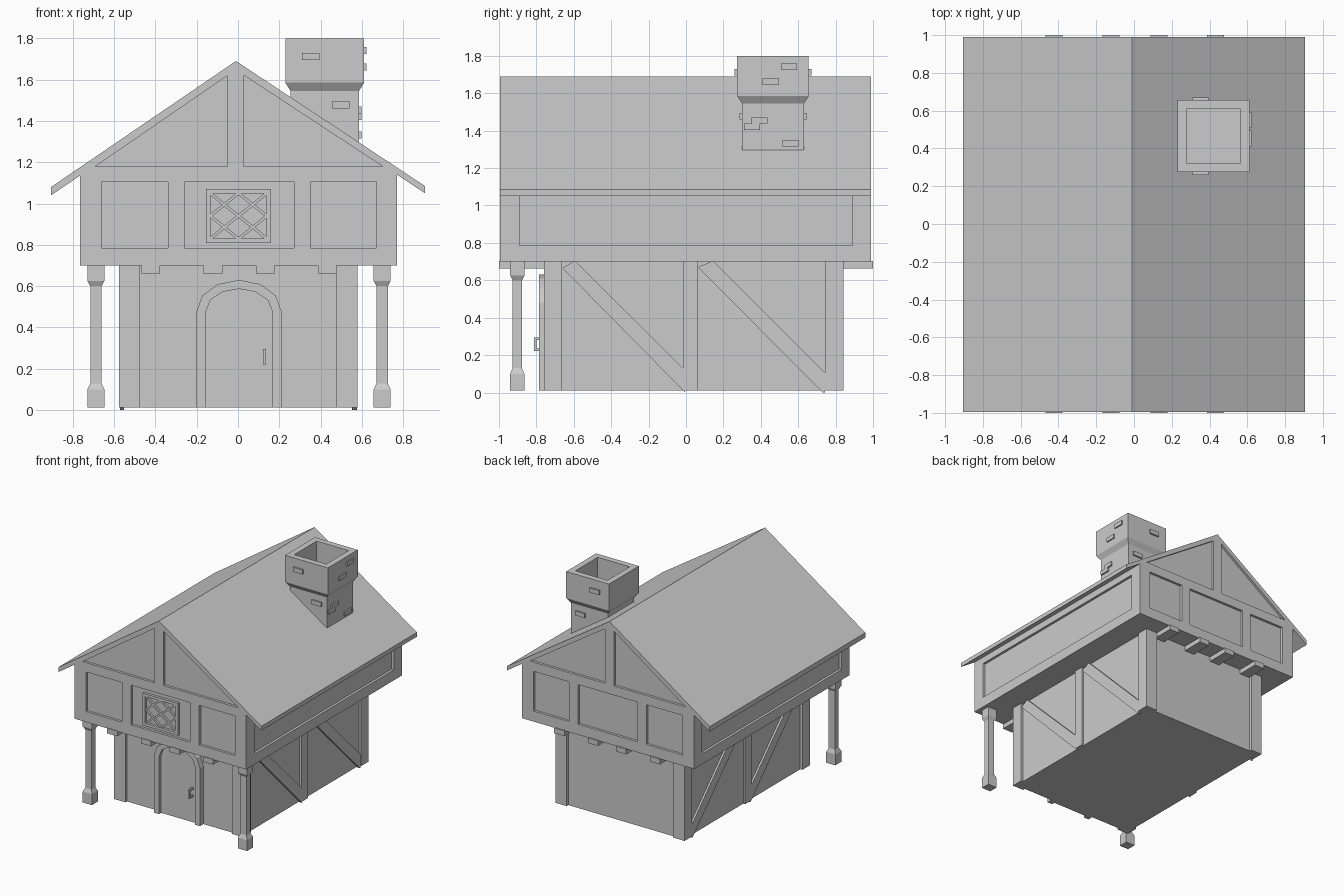
import bpy, bmesh, math

if "Cube" in bpy.data.objects:
    bpy.data.objects.remove(bpy.data.objects["Cube"])


def prisms(name, items):
    """One object from (profile, axis, start, end) extrusions; axis 'x', 'y' or 'z'."""
    bm = bmesh.new()
    place = {'x': lambda u, v, t: (t, u, v),
             'y': lambda u, v, t: (u, t, v),
             'z': lambda u, v, t: (u, v, t)}
    for pts, axis, a, b in items:
        lo = [bm.verts.new(place[axis](u, v, a)) for u, v in pts]
        hi = [bm.verts.new(place[axis](u, v, b)) for u, v in pts]
        bm.faces.new(lo)
        bm.faces.new(hi[::-1])
        n = len(pts)
        for i in range(n):
            j = (i + 1) % n
            bm.faces.new((lo[i], hi[i], hi[j], lo[j]))
    bmesh.ops.recalc_face_normals(bm, faces=bm.faces)
    return finish(name, bm)


def finish(name, bm):
    me = bpy.data.meshes.new(name)
    bm.to_mesh(me)
    bm.free()
    ob = bpy.data.objects.new(name, me)
    bpy.context.collection.objects.link(ob)
    return ob


def rect(u0, u1, v0, v1):
    return [(u0, v0), (u1, v0), (u1, v1), (u0, v1)]


def loft(name, cx, cy, rings):
    """Square tower from (half_x, half_y, z) rings, capped at both ends."""
    bm = bmesh.new()
    loops = [[bm.verts.new((cx + sx * hx, cy + sy * hy, z))
              for sx, sy in ((-1, -1), (1, -1), (1, 1), (-1, 1))]
             for hx, hy, z in rings]
    bm.faces.new(loops[0][::-1])
    bm.faces.new(loops[-1])
    for a, b in zip(loops, loops[1:]):
        for i in range(4):
            j = (i + 1) % 4
            bm.faces.new((a[i], a[j], b[j], b[i]))
    bmesh.ops.recalc_face_normals(bm, faces=bm.faces)
    return finish(name, bm)


# Upper storey and roof share one gable profile
house = prisms("upper_storey_and_roof", [([
    (-0.765, 0.70), (-0.765, 1.135), (-0.905, 1.04), (-0.905, 1.08),
    (-0.01, 1.69), (0.905, 1.085), (0.905, 1.05), (0.77, 1.14), (0.77, 0.70)],
    'y', -0.995, 0.99)])

# Recessed plaster panels between the timbers
panels = [rect(-0.66, -0.34, 0.785, 1.105), rect(-0.26, 0.27, 0.785, 1.105),
          rect(0.35, 0.67, 0.785, 1.105),
          [(-0.69, 1.18), (-0.05, 1.18), (-0.05, 1.62)],
          [(0.03, 1.18), (0.70, 1.18), (0.03, 1.62)]]
cuts = [(p, 'y', a, b) for p in panels for a, b in ((-1.1, -0.975), (0.97, 1.1))]
side = rect(-0.89, 0.89, 0.785, 1.085)
cuts += [(side, 'x', -0.82, -0.745), (side, 'x', 0.75, 0.82)]
cutter = prisms("panel_cutter", cuts)
cutter.hide_render = True
mod = house.modifiers.new("panels", 'BOOLEAN')
mod.operation = 'DIFFERENCE'
mod.solver = 'EXACT'
mod.object = cutter
bpy.context.view_layer.objects.active = house
bpy.ops.object.modifier_apply(modifier=mod.name)
bpy.data.objects.remove(cutter)

# Window frame and diagonal lattice
wx0, wx1, wz0, wz1, fw = -0.155, 0.16, 0.81, 1.07, 0.022
prisms("window_frame", [(r, 'y', -0.995, -0.97) for r in (
    rect(wx0, wx0 + fw, wz0, wz1), rect(wx1 - fw, wx1, wz0, wz1),
    rect(wx0 + fw, wx1 - fw, wz0, wz0 + fw), rect(wx0 + fw, wx1 - fw, wz1 - fw, wz1))])
cx, cz, hw, hh, t = 0.0025, 0.94, 0.137, 0.11, 0.009
bars = []
for s in (-1, 1):
    for (ax, az), (bx, bz) in (((-1, -1), (1, 1)), ((-1, 0), (0, 1)), ((0, -1), (1, 0))):
        x0, x1 = cx + s * ax * hw, cx + s * bx * hw
        z0, z1 = cz + az * hh, cz + bz * hh
        bars.append(([(x0, z0 - t), (x1, z1 - t), (x1, z1 + t), (x0, z0 + t)],
                     'y', -0.99, -0.97))
prisms("window_lattice", bars)

# Lower storey walls
prisms("lower_walls", [(rect(-0.557, 0.56, -0.74, 0.82), 'z', 0.012, 0.71)])

# Corner posts, side posts and diagonal braces
prisms("corner_posts", [(rect(x, x + 0.102, y, y + 0.098), 'z', 0.012, 0.705)
                        for x in (-0.576, 0.477) for y in (-0.76, 0.743)])
braces = [[(-0.66, 0.665), (-0.005, 0.0), (-0.005, 0.12), (-0.595, 0.705), (-0.66, 0.705)],
          [(0.065, 0.67), (0.73, 0.0), (0.743, 0.0), (0.743, 0.105),
           (0.145, 0.705), (0.065, 0.705)]]
# braces stay as slanted bands: trim the filled corner above each one
for b in braces:
    b[-1] = (b[0][0], b[0][1] + 0.001)
for name, a, b in (("left_timbers", -0.574, -0.55), ("right_timbers", 0.55, 0.578)):
    prisms(name, [(rect(-0.015, 0.065, 0.012, 0.705), 'x', a, b)]
           + [(p, 'x', a + 0.002, b - 0.002) for p in braces])

# Floor joists poking out front and back
prisms("floor_joists", [(rect(x, x + 0.09, 0.662, 0.704), 'y', -1.0, 1.0)
                        for x in (-0.468, -0.166, 0.087, 0.387)])

# Front columns
for name, x in (("left_column", -0.688), ("right_column", 0.698)):
    loft(name, x, -0.902, [(0.041, 0.038, 0.012), (0.041, 0.038, 0.10),
                           (0.027, 0.025, 0.13), (0.027, 0.025, 0.60),
                           (0.041, 0.038, 0.625), (0.041, 0.038, 0.705)])


# Arched door and frame
def arch(r, h, spring=0.48, n=6):
    arc = [(0.005 + r * math.cos(math.pi * i / n), spring + h * math.sin(math.pi * i / n))
           for i in range(n + 1)]
    return [(0.005 + r, 0.012)] + arc + [(0.005 - r, 0.012)]


outer, inner = arch(0.205, 0.15), arch(0.16, 0.107)
prisms("door_frame", [([outer[i], outer[i + 1], inner[i + 1], inner[i]], 'y', -0.785, -0.735)
                      for i in range(len(outer) - 1)])
prisms("door", [(inner, 'y', -0.758, -0.735)])
prisms("door_handle", [(rect(0.121, 0.135, 0.222, 0.295), 'y', -0.812, -0.798),
                       (rect(0.121, 0.135, 0.222, 0.236), 'y', -0.798, -0.75),
                       (rect(0.121, 0.135, 0.281, 0.295), 'y', -0.798, -0.75)])

# Hollow chimney: outside up, over the rim, down into the flue
loft("chimney", 0.42, 0.465, [(0.165, 0.165, 1.25), (0.165, 0.165, 1.545),
                              (0.191, 0.191, 1.585), (0.191, 0.191, 1.80),
                              (0.143, 0.143, 1.80), (0.143, 0.143, 1.62)])

# Raised chimney bricks
bricks = []
for x, z, y0, y1 in ((0.31, 1.695, 0.26, 0.67), (0.455, 1.46, 0.287, 0.643)):
    r = rect(x, x + 0.085, z, z + 0.035)
    bricks += [(r, 'y', y0, y0 + 0.03), (r, 'y', y1 - 0.03, y1)]
for y, z, x in ((0.507, 1.725, 0.621), (0.41, 1.645, 0.621), (0.35, 1.437, 0.597),
                (0.31, 1.404, 0.597), (0.515, 1.315, 0.597)):
    bricks.append((rect(y, y + 0.086, z, z + 0.034), 'x', x - 0.03, x))
prisms("chimney_bricks", bricks)
